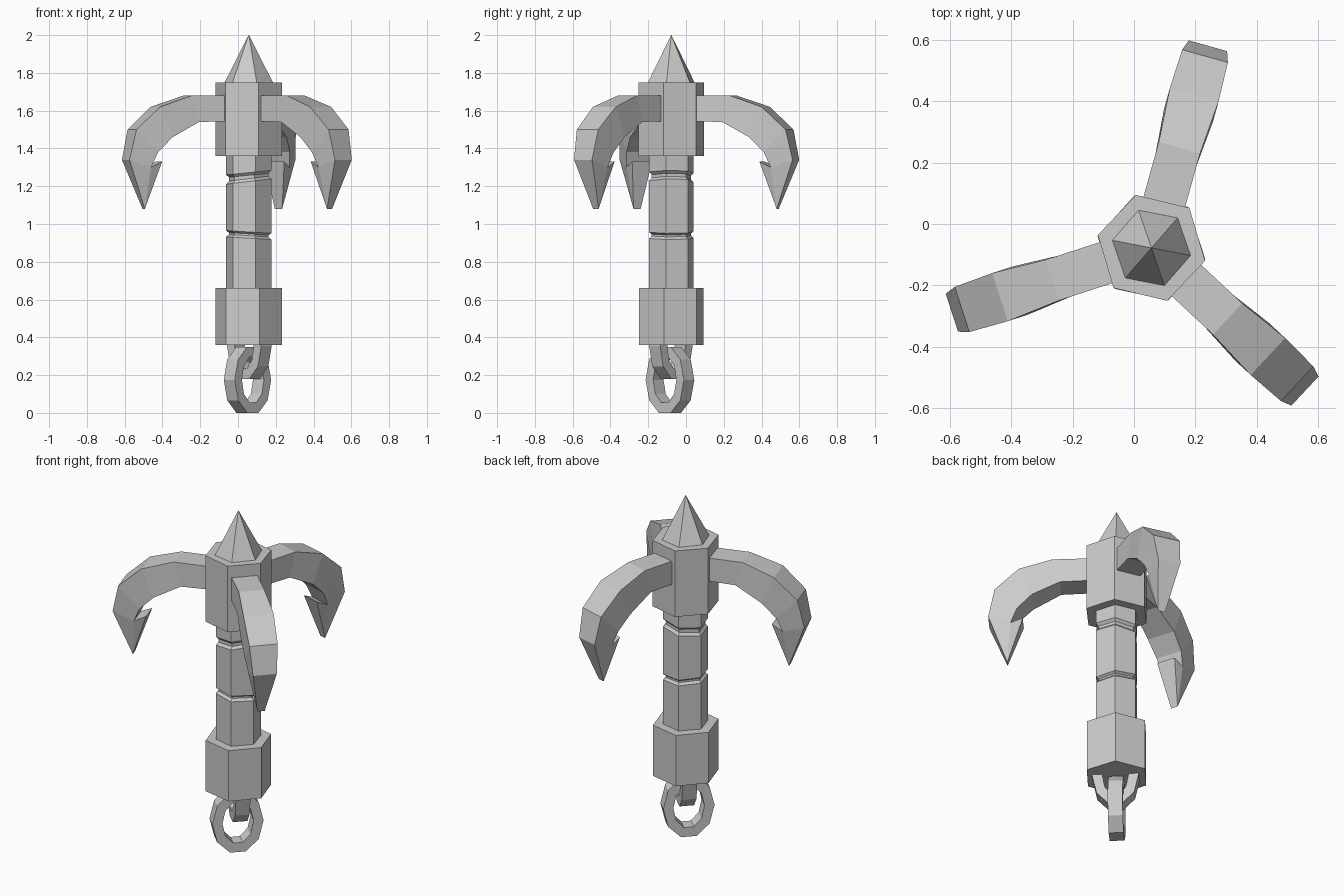
import bpy
from math import cos, sin, pi, radians

if "Cube" in bpy.data.objects:
    bpy.data.objects.remove(bpy.data.objects["Cube"])

CX, CY = 0.057, -0.078      # shaft axis
HEX = radians(-13.5)        # rotation of the hexagonal parts


def make(name, verts, faces):
    me = bpy.data.meshes.new(name)
    me.from_pydata(verts, [], faces)
    me.validate()
    ob = bpy.data.objects.new(name, me)
    bpy.context.collection.objects.link(ob)
    return ob


def hex_loft(name, rings, rot=HEX):
    """Stack of hexagons; each ring is (radius, z, tilt along x)."""
    verts, faces = [], []
    for r, z, tilt in rings:
        for k in range(6):
            a = rot + k * pi / 3
            dx = r * cos(a)
            verts.append((CX + dx, CY + r * sin(a), z + tilt * dx))
    for i in range(len(rings) - 1):
        for k in range(6):
            a, b = i * 6 + k, i * 6 + (k + 1) % 6
            faces.append((a, b, b + 6, a + 6))
    faces.append(tuple(range(5, -1, -1)))
    n = len(verts)
    faces.append(tuple(range(n - 6, n)))
    return make(name, verts, faces)


def link(name, zc, ang, x=CX, y=CY, w=0.14, h=0.175, t=0.055, d=0.04):
    """Ten-sided oval chain link with a rectangular section."""
    n, verts, faces = 10, [], []
    flat = cos(pi / n)
    for k in range(n):
        a = 2 * pi * (k + 0.5) / n - pi / 2
        for off, s in ((0, -d), (0, d), (t, d), (t, -d)):
            u = (w - off) * cos(a)
            v = (h - off) * sin(a) / flat
            verts.append((x + u * cos(ang) - s * sin(ang),
                          y + u * sin(ang) + s * cos(ang), zc + v))
    for k in range(n):
        m = (k + 1) % n
        for j in range(4):
            i = (j + 1) % 4
            faces.append((k * 4 + j, k * 4 + i, m * 4 + i, m * 4 + j))
    return make(name, verts, faces)


def hook(name, deg):
    """Curved arm lofted from outer/inner points, ending in a barbed tip."""
    a = radians(deg)
    # outer r, outer z, inner r, inner z, width
    sections = [(0.10, 1.68, 0.10, 1.545, 0.14),
                (0.34, 1.68, 0.30, 1.540, 0.14),
                (0.52, 1.62, 0.45, 1.460, 0.165),
                (0.65, 1.50, 0.53, 1.380, 0.155),
                (0.685, 1.34, 0.565, 1.300, 0.13)]
    verts, faces = [], []

    def add(r, z, s):
        verts.append((CX + r * cos(a) - s * sin(a),
                      CY + r * sin(a) + s * cos(a), z))

    for ro, zo, ri, zi, w in sections:
        add(ro, zo, -w / 2)
        add(ro, zo, w / 2)
        add(ri, zi, w / 2)
        add(ri, zi, -w / 2)
    for i in range(len(sections) - 1):
        for j in range(4):
            k = (j + 1) % 4
            faces.append((i * 4 + j, i * 4 + k, i * 4 + 4 + k, i * 4 + 4 + j))
    faces.append((3, 2, 1, 0))
    # barbed head
    o = 4 * (len(sections) - 1)
    for r, z, w in ((0.585, 1.08, 0.04), (0.50, 1.33, 0.11)):
        add(r, z, -w / 2)
        add(r, z, w / 2)
    t, b = o + 4, o + 6
    faces += [(o, o + 1, t + 1, t), (t, t + 1, b + 1, b),
              (b, b + 1, o + 2, o + 3),
              (o, t, o + 3), (o + 3, t, b),
              (o + 1, o + 2, t + 1), (o + 2, b + 1, t + 1)]
    return make(name, verts, faces)


# Head with spike
hex_loft("head_collar", [(0.18, 1.36, 0), (0.18, 1.75, 0)])
hex_loft("top_spike", [(0.13, 1.75, 0), (0.001, 2.0, 0)], radians(-11))

# Shaft with two slightly tilted grooves
hex_loft("shaft", [(0.123, 0.60, 0),
                   (0.123, 0.925, -0.06), (0.108, 0.938, -0.06),
                   (0.108, 0.948, -0.06), (0.123, 0.958, -0.06),
                   (0.123, 1.225, 0.12), (0.108, 1.240, 0.12),
                   (0.108, 1.258, 0.1), (0.123, 1.272, 0.1),
                   (0.123, 1.40, 0)])
hex_loft("lower_collar", [(0.18, 0.36, 0), (0.18, 0.66, 0)], HEX + radians(1.5))

# Three hooks
for i, deg in enumerate((74.4, 198, -43)):
    hook(f"hook_{i + 1}", deg)

# Chain links
link("lower_link", 0.175, radians(46.5), 0.05, -0.085)
link("upper_link", 0.355, radians(-43.5), 0.06, -0.08, w=0.125)

# Consistent outward normals
import bmesh
for ob in bpy.context.collection.objects:
    bm = bmesh.new()
    bm.from_mesh(ob.data)
    bmesh.ops.recalc_face_normals(bm, faces=bm.faces)
    bm.to_mesh(ob.data)
    bm.free()
